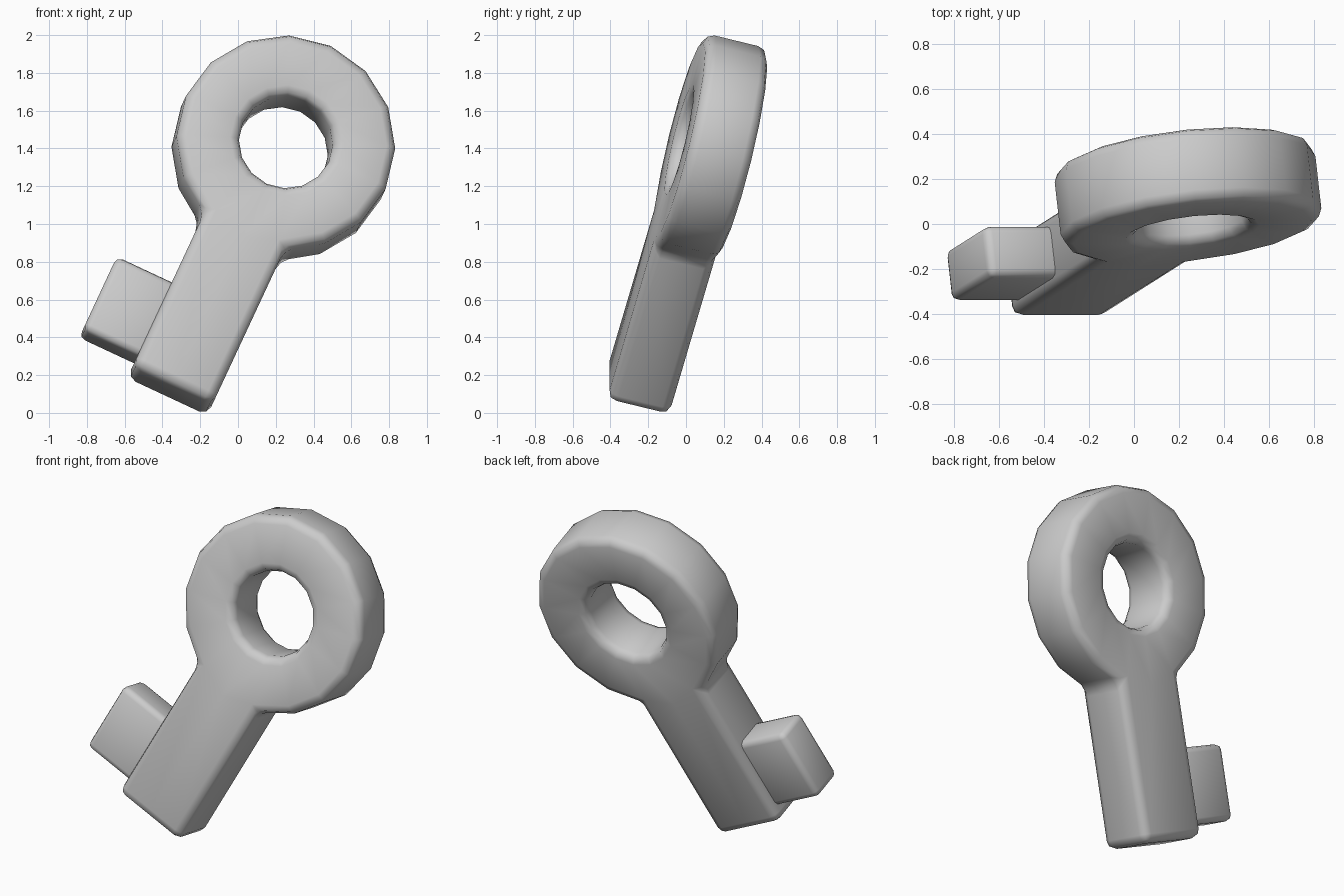
import bpy, bmesh
from math import cos, sin, radians, tau
from mathutils import Matrix, Vector

if "Cube" in bpy.data.objects:
    bpy.data.objects.remove(bpy.data.objects["Cube"])

# Whole key leans sideways and backwards about the bow centre
POSE = (Matrix.Translation((0.24, 0.128, 1.404))
        @ Matrix.Rotation(radians(25), 4, 'Y') @ Matrix.Rotation(radians(-15), 4, 'X'))
SIDES, R_OUT, R_IN, HALF_T = 16, 0.583, 0.25, 0.17
SHAFT_HALF, SHAFT_END = 0.234, -1.473


def finish(bm, name, bevel):
    bmesh.ops.recalc_face_normals(bm, faces=bm.faces)
    bm.transform(POSE)
    mesh = bpy.data.meshes.new(name)
    bm.to_mesh(mesh)
    bm.free()
    for p in mesh.polygons:
        p.use_smooth = True
    ob = bpy.data.objects.new(name, mesh)
    bpy.context.collection.objects.link(ob)
    mod = ob.modifiers.new("rounded_edges", 'BEVEL')
    mod.width = bevel
    mod.segments = 2
    mod.limit_method = 'ANGLE'
    mod.angle_limit = radians(35)
    return ob


# Ring bow with the shaft drawn out of its two lowest sides
bm = bmesh.new()
def circle(r):
    return [bm.verts.new((r * cos(tau * i / SIDES), -HALF_T, r * sin(tau * i / SIDES)))
            for i in range(SIDES)]
outer, inner = circle(R_OUT), circle(R_IN)
for i in range(SIDES):
    j = (i + 1) % SIDES
    bm.faces.new((outer[i], outer[j], inner[j], inner[i]))
left, mid, right = outer[11], outer[12], outer[13]
left.co.x, right.co.x = -SHAFT_HALF, SHAFT_HALF
ends = [bm.verts.new((x, -HALF_T, SHAFT_END)) for x in (-SHAFT_HALF, 0, SHAFT_HALF)]
bm.faces.new((left, mid, ends[1], ends[0]))
bm.faces.new((mid, right, ends[2], ends[1]))
ext = bmesh.ops.extrude_face_region(bm, geom=bm.faces[:], use_keep_orig=True)
bmesh.ops.translate(bm, vec=(0, 2 * HALF_T, 0),
                    verts=[g for g in ext['geom'] if isinstance(g, bmesh.types.BMVert)])
finish(bm, "key_bow_and_shaft", 0.05)

# Square bit on the side of the shaft
bm = bmesh.new()
bmesh.ops.create_cube(bm, size=1.0)
bmesh.ops.scale(bm, vec=(0.40, 0.235, 0.445), verts=bm.verts)
bmesh.ops.translate(bm, vec=(-0.355, 0, -1.172), verts=bm.verts)
finish(bm, "key_bit", 0.035)
